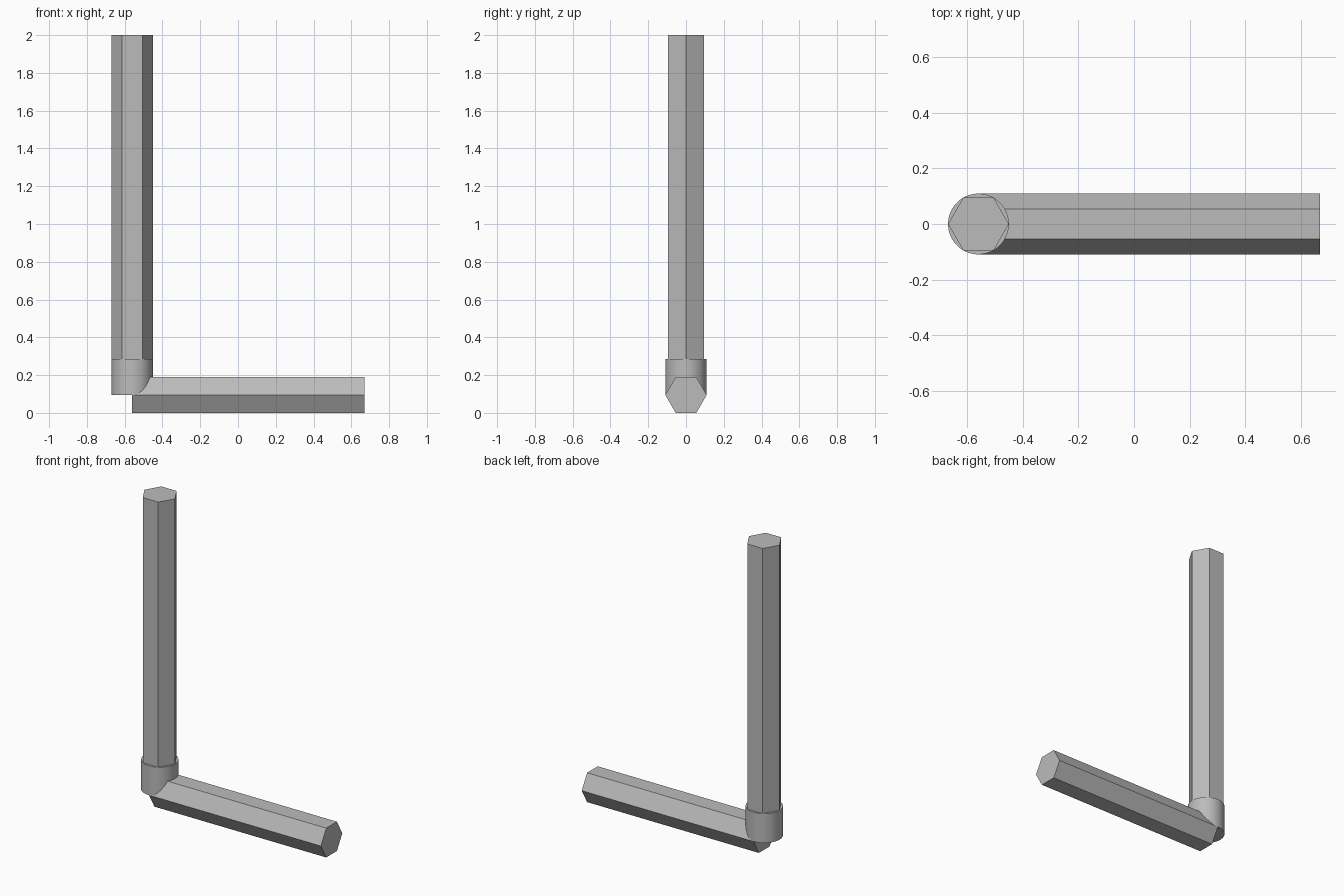
import bpy
from math import pi, sqrt

cube = bpy.data.objects.get("Cube")
if cube:
    bpy.data.objects.remove(cube, do_unlink=True)

R = 0.1095                # corner radius of the hexagonal bar
FLAT = R * sqrt(3) / 2    # centre to flat side
END = 0.67                # half of the overall width
CORNER_X = R - END        # axis of the upright bar

steel = bpy.data.materials.new("steel_grey")
steel.use_nodes = True
colour = (0.5, 0.5, 0.5, 1)
steel.diffuse_color = colour
steel.node_tree.nodes["Principled BSDF"].inputs["Base Color"].default_value = colour


def bar(name, sides, length, centre, rotation):
    bpy.ops.mesh.primitive_cylinder_add(vertices=sides, radius=R, depth=length,
                                        location=centre, rotation=rotation)
    part = bpy.context.object
    part.name = name
    part.data.materials.append(steel)
    return part


# Long upright bar, corners pointing along x
bar("long_arm", 6, 2 - FLAT, (CORNER_X, 0, 1 + FLAT / 2), (0, 0, pi / 2))

# Short bar lying on the ground, corners pointing along y
bar("short_arm", 6, END - CORNER_X, ((END + CORNER_X) / 2, 0, FLAT), (0, pi / 2, 0))

# Round collar at the corner
collar = bar("corner_collar", 64, 2 * FLAT, (CORNER_X, 0, 2 * FLAT), (0, 0, 0))
bpy.ops.object.shade_smooth_by_angle()
